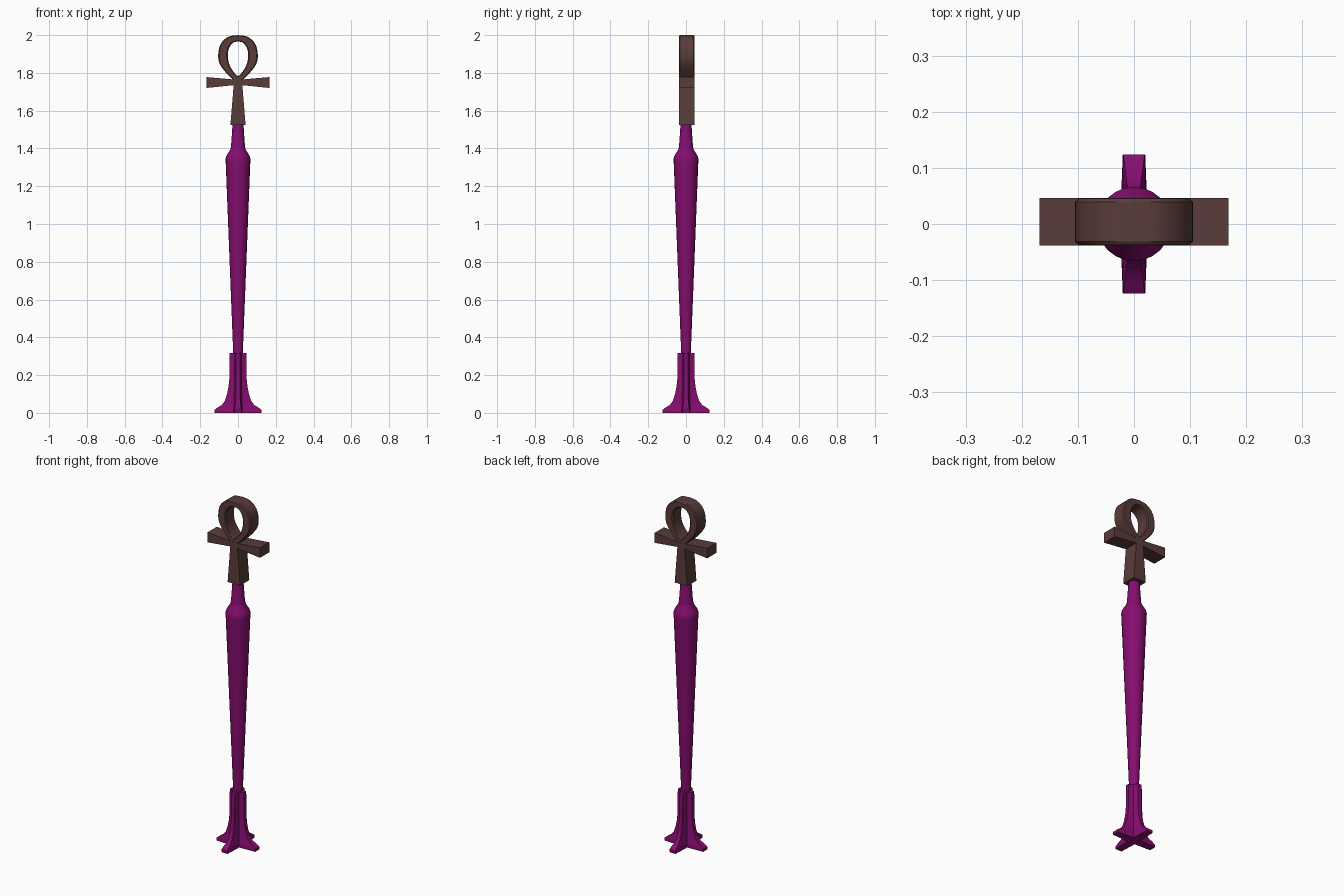
import bpy, bmesh, math
from mathutils import Vector

if "Cube" in bpy.data.objects:
    bpy.data.objects.remove(bpy.data.objects["Cube"])


def material(name, rgb):
    m = bpy.data.materials.new(name)
    m.diffuse_color = (*rgb, 1)
    m.use_nodes = True
    m.node_tree.nodes["Principled BSDF"].inputs["Base Color"].default_value = m.diffuse_color
    return m


purple = material("purple", (0.24, 0.004, 0.16))
brown = material("brown", (0.10, 0.045, 0.042))


def loft(name, rings, mat, closed=False, smooth=30):
    """Skin a series of equal-length point rings, capped unless closed."""
    bm = bmesh.new()
    vs = [[bm.verts.new(p) for p in ring] for ring in rings]
    n, k = len(vs), len(vs[0])
    for i in range(n if closed else n - 1):
        a, b = vs[i], vs[(i + 1) % n]
        for j in range(k):
            bm.faces.new((a[j], a[(j + 1) % k], b[(j + 1) % k], b[j]))
    if not closed:
        bm.faces.new(vs[0])
        bm.faces.new(vs[-1])
    bmesh.ops.recalc_face_normals(bm, faces=bm.faces)
    me = bpy.data.meshes.new(name)
    bm.to_mesh(me)
    bm.free()
    me.materials.append(mat)
    ob = bpy.data.objects.new(name, me)
    bpy.context.collection.objects.link(ob)
    if smooth:
        bpy.ops.object.select_all(action='DESELECT')
        ob.select_set(True)
        bpy.context.view_layer.objects.active = ob
        bpy.ops.object.shade_smooth_by_angle(angle=math.radians(smooth))
    return ob


def circle(r, z, n=24):
    return [(r * math.cos(2 * math.pi * i / n), r * math.sin(2 * math.pi * i / n), z)
            for i in range(n)]


def curve(pts, steps=4):
    """Catmull-Rom through open points."""
    p = [Vector(q) for q in pts]
    p = [2 * p[0] - p[1]] + p + [2 * p[-1] - p[-2]]
    out = []
    for a, b, c, d in zip(p, p[1:], p[2:], p[3:]):
        for s in range(steps):
            t = s / steps
            out.append(0.5 * (2 * b + (c - a) * t + (2 * a - 5 * b + 4 * c - d) * t * t
                              + (3 * b - a - 3 * c + d) * t ** 3))
    return out + [p[-2]]


# Tapered round shaft with shoulder and neck
shaft = [(0.024, 0.28), (0.065, 1.325), (0.066, 1.345), (0.062, 1.36),
         (0.042, 1.392), (0.037, 1.41), (0.028, 1.54)]
loft("shaft", [circle(r, z) for r, z in shaft], purple, smooth=40)


# Four-toed flared base: cross-shaped section lofted upward
def cross_section(r, w, v, z):
    pts = []
    for q in range(4):
        c, s = round(math.cos(q * math.pi / 2)), round(math.sin(q * math.pi / 2))
        for x, y in ((r, -w), (r, w), (v, v)):
            pts.append((c * x - s * y, s * x + c * y, z))
    return pts


base = [(0.124, 0.020, 0.024, 0), (0.124, 0.019, 0.024, 0.016), (0.108, 0.017, 0.023, 0.028),
        (0.086, 0.014, 0.022, 0.042), (0.069, 0.012, 0.021, 0.065), (0.058, 0.011, 0.020, 0.10),
        (0.050, 0.011, 0.019, 0.14), (0.046, 0.011, 0.019, 0.18), (0.045, 0.011, 0.019, 0.317)]
loft("base_foot", [cross_section(*b) for b in base], purple)

# Ankh stem and flared cross arms
Y0, HALF = 0.004, 0.042
right = [(0.040, 1.525), (0.023, 1.735), (0.168, 1.72), (0.168, 1.778), (0.022, 1.765)]
outline = right + [(-x, z) for x, z in reversed(right)]
loft("ankh_cross", [[(x, Y0 + y, z) for x, z in outline] for y in (-HALF, HALF)],
     brown, smooth=0)

# Ankh teardrop loop with chamfered edges
outer = curve([(0.018, 1.755), (0.058, 1.795), (0.096, 1.846), (0.105, 1.895),
               (0.092, 1.953), (0.052, 1.991), (0, 2.0)])
inner = curve([(0.001, 1.782), (0.024, 1.806), (0.046, 1.846), (0.054, 1.893),
               (0.046, 1.934), (0.025, 1.960), (0, 1.967)])
mirror = lambda h: h + [Vector((-p.x, p.y)) for p in reversed(h[:-1])]
section = [(0, -0.035), (0, 0.035), (0.12, 0.041), (0.88, 0.041),
           (1, 0.035), (1, -0.035), (0.88, -0.041), (0.12, -0.041)]
rings = []
for o, i in zip(mirror(outer), mirror(inner)):
    rings.append([(*(o.lerp(i, t)), y) for t, y in section])
rings = [[(x, Y0 + y, z) for x, z, y in r] for r in rings]
loft("ankh_loop", rings, brown, closed=True)
